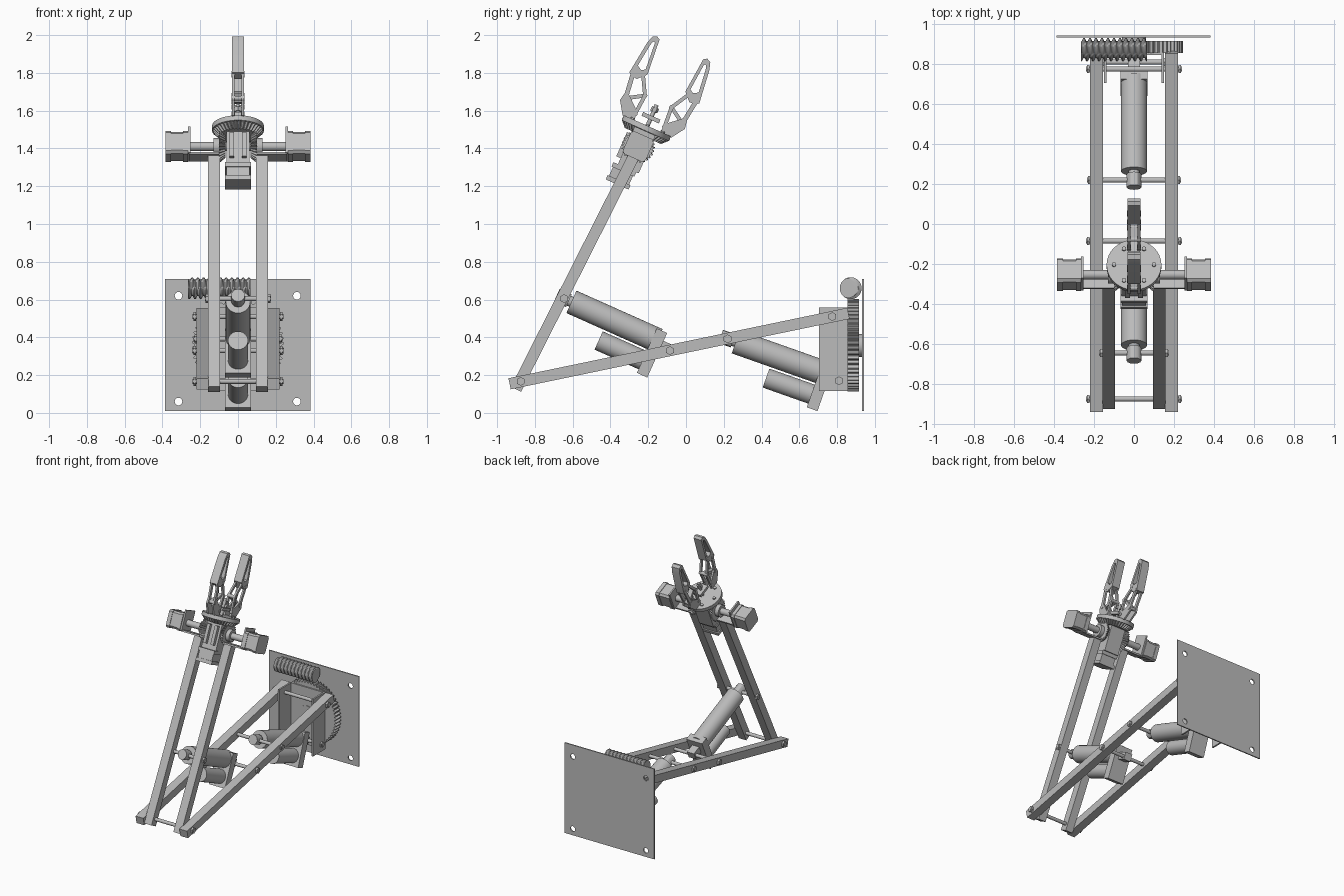
import bpy, bmesh, math
from mathutils import Matrix, Vector

cube = bpy.data.objects.get("Cube")
if cube:
    bpy.data.objects.remove(cube, do_unlink=True)

metal = bpy.data.materials.new("grey_metal")
metal.use_nodes = True
metal.diffuse_color = (0.5, 0.5, 0.5, 1)
metal.node_tree.nodes["Principled BSDF"].inputs["Base Color"].default_value = (0.5, 0.5, 0.5, 1)
IDENT = Matrix.Identity(4)
parts = []


def add(name, bm, matrix=IDENT):
    bmesh.ops.transform(bm, matrix=matrix, verts=bm.verts)
    bmesh.ops.recalc_face_normals(bm, faces=bm.faces)
    mesh = bpy.data.meshes.new(name)
    bm.to_mesh(mesh)
    bm.free()
    mesh.materials.append(metal)
    ob = bpy.data.objects.new(name, mesh)
    bpy.context.collection.objects.link(ob)
    parts.append(ob)
    return ob


def frame(p, q):
    """Frame at (y, z) point p with local z pointing to q."""
    return (Matrix.Translation((0, *p))
            @ Matrix.Rotation(math.atan2(p[0] - q[0], q[1] - p[1]), 4, 'X'))


def box(name, xs, ys, zs, matrix=IDENT, bevel=0):
    bm = bmesh.new()
    bmesh.ops.create_cube(bm, size=1)
    for v in bm.verts:
        v.co = [sum(r) / 2 + c * (r[1] - r[0]) for r, c in zip((xs, ys, zs), v.co)]
    if bevel:
        edges = [e for e in bm.edges if abs(e.verts[0].co.x - e.verts[1].co.x) > 0.001]
        bmesh.ops.bevel(bm, geom=edges, offset=bevel, segments=1, affect='EDGES')
    return add(name, bm, matrix)


def rod(name, p, q, r, matrix=IDENT, sides=32, r2=None):
    p, q = Vector(p), Vector(q)
    bm = bmesh.new()
    bmesh.ops.create_cone(bm, cap_ends=True, segments=sides, radius1=r,
                          radius2=r if r2 is None else r2, depth=(q - p).length)
    place = Matrix.Translation((p + q) / 2) @ (q - p).to_track_quat('Z', 'Y').to_matrix().to_4x4()
    return add(name, bm, matrix @ place)


def loft(name, rings, matrix=IDENT, closed=False):
    """Skin rings of points; cap the ends, or join last ring to first."""
    bm = bmesh.new()
    rows = [[bm.verts.new(p) for p in ring] for ring in rings]
    n = len(rows[0])
    for a, b in zip(rows, rows[1:] + rows[:1] if closed else rows[1:]):
        for i in range(n):
            bm.faces.new((a[i], a[(i + 1) % n], b[(i + 1) % n], b[i]))
    if not closed:
        bm.faces.new(rows[0])
        bm.faces.new(rows[-1])
    return add(name, bm, matrix)


def gear(name, r_bottom, r_top, z0, z1, teeth, tooth, matrix):
    def ring(r, z):
        pts = []
        for i in range(teeth * 4):
            a = math.tau * (i + 0.25 * (i % 2)) / (teeth * 4)
            rr = r if i % 4 in (1, 2) else r - tooth
            pts.append((rr * math.cos(a), rr * math.sin(a), z))
        return pts
    return loft(name, [ring(r_bottom, z0), ring(r_top, z1)], matrix)


def link(name, a, b, width, xs, matrix):
    """Flat link with round pivots between two (y, z) points."""
    f = matrix @ frame(a, b)
    length = math.dist(a, b)
    box(name, xs, (-width / 2, width / 2), (0, length), f)
    for z in (0, length):
        rod(name + "_pivot", (xs[0] - 0.003, 0, z), (xs[1] + 0.003, 0, z), width * 0.62, f, 16)


def axle(name, y, z, half, r=0.013):
    rod(name, (-half, y, z), (half, y, z), r)
    for s in (-1, 1):
        rod(name + "_nut", (s * (half - 0.018), y, z), (s * (half - 0.004), y, z), r * 1.8, sides=6)


SIDES = (("right", -1), ("left", 1))

# Wall plate with four bolt holes
plate = box("wall_plate", (-0.387, 0.383), (0.933, 0.942), (0.01, 0.71))
for x in (-0.315, 0.312):
    for z in (0.06, 0.62):
        cutter = rod("hole_cutter", (x, 0.9, z), (x, 1, z), 0.02)
        cutter.hide_render = True
        mod = plate.modifiers.new("hole", 'BOOLEAN')
        mod.operation, mod.object, mod.solver = 'DIFFERENCE', cutter, 'EXACT'
        bpy.context.view_layer.objects.active = plate
        bpy.ops.object.modifier_apply(modifier=mod.name)
        parts.remove(cutter)
        bpy.data.objects.remove(cutter, do_unlink=True)

# Turning gear, hub and worm
gear_frame = Matrix.Translation((0, 0.885, 0.357)) @ Matrix.Rotation(math.pi / 2, 4, 'X')
gear("base_gear", 0.245, 0.245, -0.03, 0.03, 56, 0.015, gear_frame)
rod("base_hub", (0, 0.84, 0.357), (0, 0.936, 0.357), 0.06)
worm = []
turns, steps, around = 11, 6, 24
for i in range(turns * steps + 1):
    ring = []
    for j in range(around):
        phase = (i / steps - j / around) % 1
        r = 0.058 - 0.018 * min(1, max(0, abs(phase - 0.5) * 5 - 0.8))
        a = math.tau * j / around
        ring.append((-0.265 + 0.33 * i / (turns * steps), 0.872 + r * math.cos(a), 0.66 + r * math.sin(a)))
    worm.append(ring)
loft("worm_screw", worm)

# Shoulder bracket
for side, s in SIDES:
    box(side + "_bracket_plate", sorted((s * 0.137, s * 0.15)), (0.705, 0.855), (0.115, 0.557))
box("bracket_back", (-0.15, 0.15), (0.845, 0.857), (0.115, 0.557))

# Paired arm beams
LOWER, UPPER = ((-0.934, 0.154), (0.86, 0.527)), ((-0.9, 0.125), (-0.277, 1.357))
for side, s in SIDES:
    for label, (p, q), x0, x1 in (("lower", LOWER, 0.155, 0.221), ("upper", UPPER, 0.094, 0.158)):
        box(f"{side}_{label}_arm", sorted((s * x0, s * x1)), (-0.03, 0.03), (0, math.dist(p, q)), frame(p, q))

# Cross axles
axle("shoulder_axle", 0.775, 0.51, 0.24)
axle("elbow_axle", -0.875, 0.167, 0.24)
axle("lower_arm_push_axle", 0.22, 0.392, 0.235)
axle("lower_arm_anchor_axle", -0.085, 0.33, 0.24)
axle("upper_arm_push_axle", -0.645, 0.605, 0.175)
axle("bracket_anchor_axle", 0.81, 0.17, 0.165)


# Linear actuators: tube, gearbox, drive motor, neck and lug
def actuator(name, base, tip):
    f = frame(base, tip)
    rod(name + "_tube", (0, 0, 0), (0, 0, 0.5), 0.065, f, 48)
    rod(name + "_neck", (0, 0, 0.5), (0, 0, 0.52), 0.028, f)
    rod(name + "_rod_end", (0, 0, 0.515), (0, 0, 0.585), 0.037, f, 12)
    box(name + "_gearbox", (-0.068, 0.068), (-0.202, 0.056), (-0.03, 0.03), f)
    rod(name + "_motor", (0, -0.128, 0), (0, -0.128, 0.285), 0.053, f, 48)
    box(name + "_lug", (-0.03, 0.03), (-0.045, 0.01), (-0.1, -0.03), f)


actuator("upper_actuator", (-0.15, 0.384), (-0.645, 0.605))
actuator("lower_actuator", (0.735, 0.21), (0.22, 0.392))

# Wrist: crown gear, carrier, side bevel gears and motors
hand = Matrix.Translation((0, -0.21, 1.507)) @ Matrix.Rotation(math.radians(-24), 4, 'X')
WRIST = -0.106
rod("hand_disc", (0, 0, -0.014), (0, 0, 0.014), 0.137, hand, 48)
gear("crown_gear", 0.105, 0.135, -0.045, -0.014, 36, 0.014, hand)
box("wrist_carrier", (-0.062, 0.062), (-0.06, 0.06), (-0.235, -0.04), hand)
for s in (-1, 1):
    box("carrier_rib", sorted((s * 0.02, s * 0.045)), (-0.085, 0.06), (-0.2, -0.06), hand)
box("roll_motor", (-0.068, 0.068), (-0.086, 0.046), (-0.335, -0.31), hand)
box("roll_motor_core", (-0.06, 0.06), (-0.078, 0.038), (-0.31, -0.26), hand)
box("roll_motor_front", (-0.068, 0.068), (-0.086, 0.046), (-0.26, -0.235), hand)
for side, s in SIDES:
    f = hand @ Matrix.Translation((0, 0, WRIST)) @ Matrix.Rotation(s * math.pi / 2, 4, 'Y')
    gear(side + "_bevel_gear", 0.06, 0.088, 0.066, 0.1, 28, 0.012, f)
    rod(side + "_bevel_hub", (0, 0, 0.1), (0, 0, 0.13), 0.045, f)
    rod(side + "_motor_shaft", (0, 0, 0.06), (0, 0, 0.27), 0.024, f)
    m = hand @ Matrix.Translation((0, 0, WRIST))
    for part, x0, x1, h in (("front", 0.265, 0.29, 0.066), ("core", 0.29, 0.355, 0.062), ("rear", 0.355, 0.385, 0.066)):
        box(f"{side}_wrist_motor_{part}", sorted((s * x0, s * x1)), (-h, h), (-h, h), m, 0.014)
    box(side + "_motor_mount", sorted((s * 0.252, s * 0.264)), (-0.06, 0.06), (-0.06, 0.09), m)
    box(side + "_mount_shelf", sorted((s * 0.1, s * 0.26)), (-0.05, 0.045), (-0.066, -0.054), m)

# Gripper: centre screw, pusher, mirrored finger linkages
rod("gripper_screw", (0, 0, 0.014), (0, 0, 0.135), 0.011, hand, 16)
box("gripper_pusher", (-0.03, 0.03), (-0.05, 0.05), (0.05, 0.072), hand)
rod("gripper_nut", (0, 0, 0.095), (0, 0, 0.12), 0.02, hand, 6)
for i in range(6):
    a = math.tau * i / 6
    rod("disc_bolt", (0.1 * math.cos(a), 0.1 * math.sin(a), 0.01),
        (0.1 * math.cos(a), 0.1 * math.sin(a), 0.022), 0.012, hand, 6)

TIP = [(0.11, 0.262), (0.127, 0.457), (0.145, 0.468), (0.167, 0.457), (0.18, 0.417), (0.203, 0.232), (0.153, 0.217)]
HOLE = [(0.13, 0.282), (0.142, 0.43), (0.147, 0.436), (0.155, 0.432), (0.161, 0.41), (0.176, 0.285), (0.15, 0.27)]
BASE = [(0.075, 0.01), (0.142, 0.01), (0.188, 0.08), (0.18, 0.125), (0.155, 0.125), (0.08, 0.06)]
for side, flip in (("front", Matrix.Rotation(math.pi, 4, 'Z')), ("back", IDENT)):
    f = hand @ flip
    W = 0.033
    loft(side + "_fingertip", [[(x, *p) for p in loop] for x, loop in
                               ((-W, TIP), (W, TIP), (W, HOLE), (-W, HOLE))], f, closed=True)
    for s in (-1, 1):
        xs = sorted((s * 0.018, s * 0.032))
        loft(side + "_finger_base", [[(x, *p) for p in BASE] for x in xs], f)
        link(side + "_outer_link", (0.165, 0.1), (0.182, 0.235), 0.024, xs, f)
        link(side + "_inner_link", (0.077, 0.155), (0.13, 0.25), 0.02, xs, f)
        link(side + "_drive_link", (0.085, 0.045), (0.077, 0.155), 0.02, xs, f)
    link(side + "_rocker", (0.077, 0.155), (0.165, 0.1), 0.02, (-0.018, 0.018), f)

# Smooth round parts while keeping hard edges
bpy.ops.object.select_all(action='DESELECT')
for ob in parts:
    ob.select_set(True)
bpy.context.view_layer.objects.active = parts[0]
bpy.ops.object.shade_smooth_by_angle(angle=math.radians(30))
